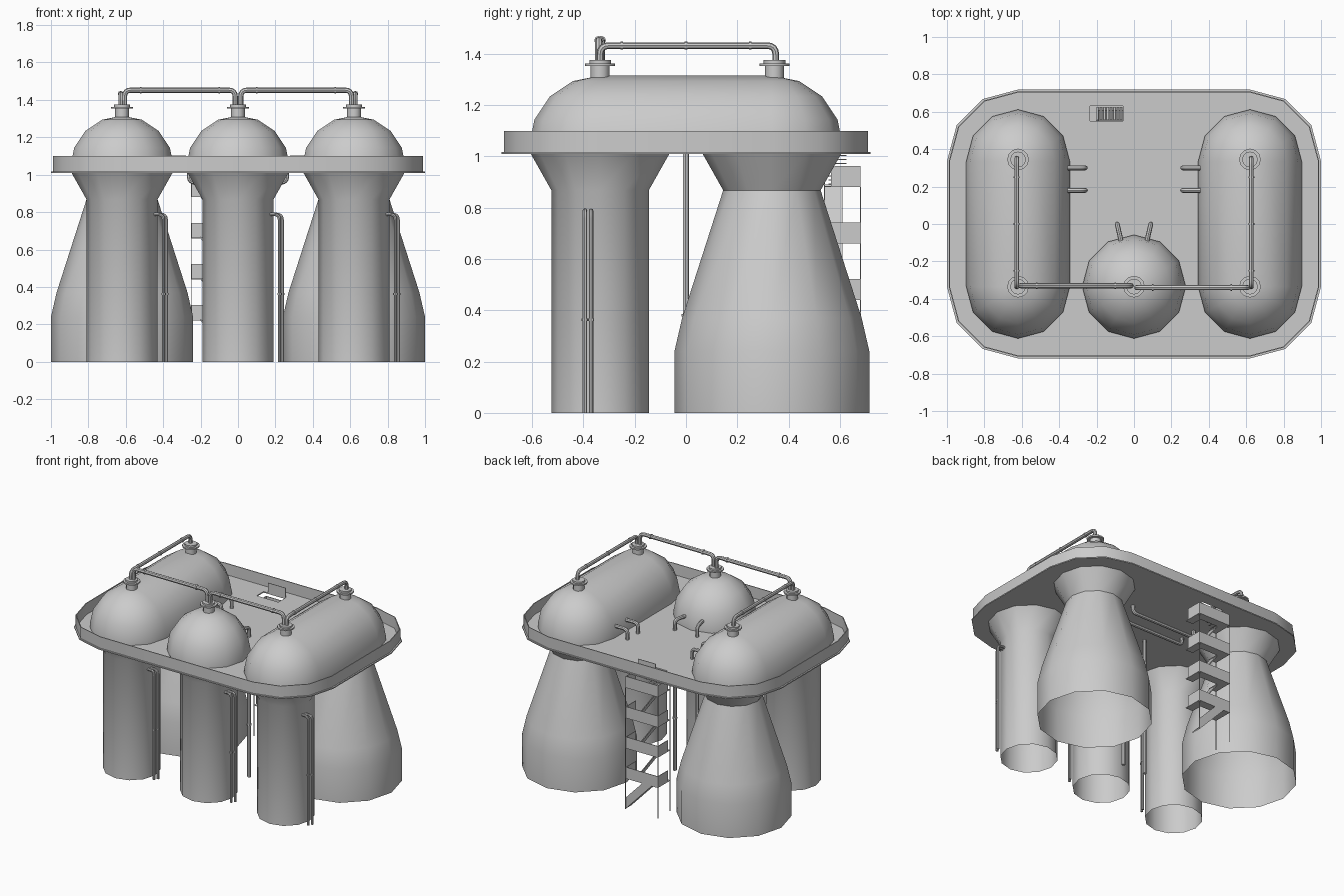
import bpy, bmesh, math
from mathutils import Vector

if "Cube" in bpy.data.objects:
    bpy.data.objects.remove(bpy.data.objects["Cube"])

GREY = (0.6, 0.6, 0.6, 1)
mat = bpy.data.materials.new("plain_grey")
mat.use_nodes = True
mat.diffuse_color = GREY
mat.node_tree.nodes["Principled BSDF"].inputs["Base Color"].default_value = GREY
parts = []


def add(name, mesh):
    mesh.materials.clear()
    mesh.materials.append(mat)
    ob = bpy.data.objects.new(name, mesh)
    bpy.context.collection.objects.link(ob)
    parts.append(ob)
    return ob


def loft(name, profile, at=(0, 0), half=(0, 0), caps=False, loop=False):
    """Sweep a (radius, z) profile round a circle, stadium or rounded box."""
    bm = bmesh.new()
    rings = []
    for r, z in profile:
        ring = []
        for q, (sx, sy) in enumerate([(1, 1), (-1, 1), (-1, -1), (1, -1)]):
            for k in range(4):
                a = math.radians(q * 90 + k * 30)
                ring.append(bm.verts.new((at[0] + sx * half[0] + r * math.cos(a),
                                          at[1] + sy * half[1] + r * math.sin(a), z)))
        rings.append(ring)
    pairs = list(zip(rings, rings[1:]))
    if loop:
        pairs.append((rings[-1], rings[0]))
    for lo, hi in pairs:
        for i in range(len(lo)):
            j = (i + 1) % len(lo)
            bm.faces.new((lo[i], lo[j], hi[j], hi[i]))
    if caps:
        bm.faces.new(rings[0][::-1])
        bm.faces.new(rings[-1])
    bmesh.ops.remove_doubles(bm, verts=bm.verts, dist=1e-4)
    mesh = bpy.data.meshes.new(name)
    bm.to_mesh(mesh)
    bm.free()
    return add(name, mesh)


def box(name, lo, hi):
    bm = bmesh.new()
    bmesh.ops.create_cube(bm, size=1)
    for v in bm.verts:
        v.co = [(l + h) / 2 + c * (h - l) for l, h, c in zip(lo, hi, v.co)]
    mesh = bpy.data.meshes.new(name)
    bm.to_mesh(mesh)
    bm.free()
    return add(name, mesh)


def pipe(name, points, radius, bend=0.03):
    """Round pipe along a path with rounded elbows."""
    pts = [Vector(p) for p in points]
    path = [pts[0]]
    for a, b, c in zip(pts, pts[1:], pts[2:]):
        p, q = b + (a - b).normalized() * bend, b + (c - b).normalized() * bend
        for k in range(5):
            t = k / 4
            path.append(p * (1 - t) ** 2 + b * 2 * t * (1 - t) + q * t * t)
    path.append(pts[-1])
    cu = bpy.data.curves.new(name, 'CURVE')
    cu.dimensions = '3D'
    cu.bevel_depth = radius
    cu.bevel_resolution = 2
    cu.use_fill_caps = True
    sp = cu.splines.new('POLY')
    sp.points.add(len(path) - 1)
    for pt, co in zip(sp.points, path):
        pt.co = (*co, 1)
    tmp = bpy.data.objects.new(name, cu)
    bpy.context.collection.objects.link(tmp)
    dg = bpy.context.evaluated_depsgraph_get()
    mesh = bpy.data.meshes.new_from_object(tmp.evaluated_get(dg))
    bpy.data.objects.remove(tmp)
    return add(name, mesh)


def slope(name, start, end, width, thick):
    """Thin sloping plate in the xz plane, width along y."""
    (x0, z0), (x1, z1), (y0, y1) = start, end, width
    mesh = bpy.data.meshes.new(name)
    quad = [(x0, z0), (x1, z1), (x1, z1 + thick), (x0, z0 + thick)]
    verts = [(x, y, z) for y in (y0, y1) for x, z in quad]
    faces = [(0, 1, 2, 3), (7, 6, 5, 4)]
    faces += [(i, i + 4, (i + 1) % 4 + 4, (i + 1) % 4) for i in range(4)]
    mesh.from_pydata(verts, [], faces)
    return add(name, mesh)


TX, TY, DECK = 0.62, 0.335, 1.01

# Deck plate with stair hatch, and the low wall round it
deck = loft("deck", [(0.385, DECK), (0.385, 1.018)], half=(0.615, 0.335), caps=True)
hatch = box("hatch_cutter", (-0.235, 0.55, 0.9), (-0.06, 0.63, 1.2))
hatch.hide_render = True
cut = deck.modifiers.new("hatch", 'BOOLEAN')
cut.operation = 'DIFFERENCE'
cut.solver = 'EXACT'
cut.object = hatch
dg = bpy.context.evaluated_depsgraph_get()
cut_mesh = bpy.data.meshes.new_from_object(deck.evaluated_get(dg))
deck.modifiers.clear()
deck.data = cut_mesh
parts.remove(hatch)
bpy.data.objects.remove(hatch)
loft("deck_wall", [(0.375, DECK), (0.375, 1.1), (0.369, 1.1), (0.369, DECK)],
     half=(0.615, 0.335), loop=True)

# Towers: slim at the front, wide tapering ones at the back
flare = [(0.19, 0.868), (0.27, DECK)]
for x in (-TX, 0, TX):
    loft("front_tower", [(0.19, 0)] + flare, (x, -TY))
for x in (-TX, TX):
    loft("rear_tower", [(0.38, 0), (0.38, 0.24), (0.35, 0.37)] + flare, (x, TY))

# Tanks on the deck
R, CZ = 0.277, 1.038
dome = [(R, DECK)] + [(R * math.cos(a), CZ + R * math.sin(a))
                      for a in (math.radians(22.5 * k) for k in range(5))]
for x in (-TX, TX):
    loft("long_tank", dome, (x, 0), (0, TY))
loft("round_tank", dome, (0, -TY))

# Nozzles with flanges
nozzle = [(0.037, 1.28), (0.037, 1.353), (0.058, 1.353), (0.058, 1.363),
          (0.042, 1.363), (0.042, 1.375), (0.016, 1.375)]
for x, y in [(-TX, -TY), (0, -TY), (TX, -TY), (-TX, TY + 0.01), (TX, TY + 0.01)]:
    loft("nozzle", nozzle, (x, y), caps=True)

for s in (-1, 1):
    # Overhead pipes with couplings
    y = -TY - 0.005 * s
    a, b, z = s * 0.015, s * 0.607, 1.452
    pipe("cross_pipe", [(a, y, 1.36), (a, y, z), (b, y, z), (b, y, 1.36)], 0.014, 0.035)
    for x in (0.1, 0.52):
        pipe("coupling", [(s * x - 0.005, y, z), (s * x + 0.005, y, z)], 0.018)
    x, z = s * 0.627, 1.432
    pipe("tank_pipe", [(x, -TY, 1.36), (x, -TY, z), (x, TY + 0.015, z),
                       (x, TY + 0.015, 1.36)], 0.013, 0.035)
    for y in (-0.25, 0, 0.25):
        pipe("coupling", [(x, y - 0.005, z), (x, y + 0.005, z)], 0.016)
    # Pipes from the round tank down through the deck
    x = s * 0.09
    pipe("drain_pipe", [(s * 0.06, -0.13, 1.09), (x, 0, 1.09), (x, 0, 0)], 0.013)
    pipe("coupling", [(x, 0, 0.375), (x, 0, 0.385)], 0.017)

# Linking pipes between the long tanks, passing under the deck
for y in (0.18, 0.3):
    pipe("link_pipe", [(-0.38, y, 1.09), (-0.26, y, 1.09), (-0.26, y, 0.96),
                       (0.26, y, 0.96), (0.26, y, 1.09), (0.38, y, 1.09)], 0.013)

# Paired downpipes on the front towers
for tx in (-TX, 0, TX):
    for y, x in ((-0.395, 0.222), (-0.37, 0.236)):
        pipe("downpipe", [(tx + 0.15, y, 0.788), (tx + x, y, 0.788), (tx + x, y, 0)],
             0.009)
        pipe("coupling", [(tx + x, y, 0.358), (tx + x, y, 0.368)], 0.012)

# Stair tower: posts, landings with side panels, flights
X0, X1, Y0, Y1, T = -0.25, 0.01, 0.54, 0.68, 0.004
MID = (Y0 + Y1) / 2
for x, y, top in [(X0, Y1, 0.88), (X0, Y0, DECK), (X1, Y1, 0.88)]:
    box("stair_post", (x - T / 2, y - T / 2, 0), (x + T / 2, y + T / 2, top))
for k in range(1, 5):
    z = 0.22 * k
    for a, b in ((X0, X0 + 0.06), (X1 - 0.06, X1)):
        box("landing", (a, Y0, z), (b, Y1, z + T))
    box("walkway", (X0, MID + 0.01, z), (X1, Y1, z + T))
    box("outer_panel", (X0, Y1 - T, z), (X1, Y1, z + 0.083))
    for x in (X0, X1 - T):
        box("end_panel", (x, 0.565, z), (x + T, Y1, z + 0.083))
    if k < 4:
        slope("flight", (X1 - 0.05, z), (X0 + 0.05, z + 0.22), (Y0, MID), 0.01)
slope("flight", (X1, 0), (X0 + 0.05, 0.22), (MID, Y1), 0.01)
slope("flight_panel", (X1, 0), (X0 + 0.05, 0.22), (Y1 - T, Y1), 0.08)

# Top steps rising through the hatch, and the guard panels on deck
for i in range(8):
    x, z = -0.2 + 0.018 * i, 0.89 + 0.016 * i
    box("step", (x, 0.555, z), (x + 0.011, 0.625, z + T))
box("hatch_panel", (-0.2, 0.63, DECK), (-0.06, 0.634, 1.09))

# Smooth shading with sharp edges kept
bpy.ops.object.select_all(action='DESELECT')
for ob in parts:
    ob.select_set(True)
bpy.context.view_layer.objects.active = parts[0]
bpy.ops.object.shade_smooth_by_angle(angle=math.radians(36))
